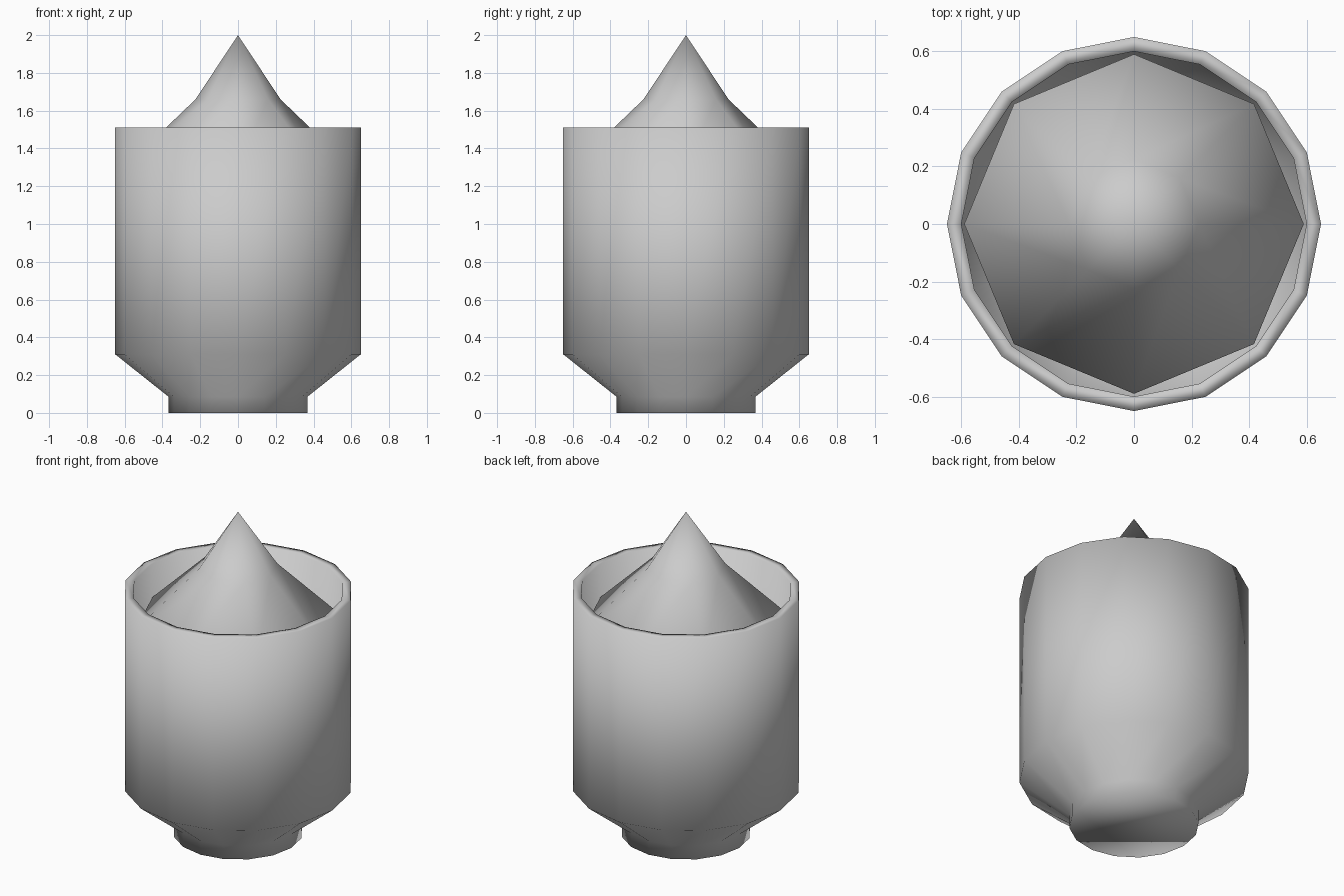
import bpy
import bmesh
from math import cos, sin, tau

cube = bpy.data.objects.get("Cube")
if cube:
    bpy.data.objects.remove(cube, do_unlink=True)

grey = bpy.data.materials.new("light_grey")
grey.use_nodes = True
COLOUR = (0.6, 0.6, 0.6, 1.0)
grey.diffuse_color = COLOUR
grey.node_tree.nodes["Principled BSDF"].inputs["Base Color"].default_value = COLOUR


def lathe(name, profile, sides):
    """Turn (radius, height) points around z; a zero radius ends in a point,
    any other end is closed with one flat face."""
    bm = bmesh.new()
    rings = []
    for r, z in profile:
        count = sides if r else 1
        rings.append([bm.verts.new((r * cos(tau * i / sides), r * sin(tau * i / sides), z))
                      for i in range(count)])
    for a, b in zip(rings, rings[1:]):
        for i in range(sides):
            j = (i + 1) % sides
            if len(b) == 1:
                bm.faces.new((a[i], a[j], b[0]))
            else:
                bm.faces.new((a[i], a[j], b[j], b[i]))
    for ring in (rings[0], rings[-1]):
        if len(ring) > 1:
            bm.faces.new(ring)
    bmesh.ops.recalc_face_normals(bm, faces=bm.faces)
    for face in bm.faces:
        face.smooth = True
    mesh = bpy.data.meshes.new(name)
    bm.to_mesh(mesh)
    bm.free()
    mesh.materials.append(grey)
    obj = bpy.data.objects.new(name, mesh)
    bpy.context.collection.objects.link(obj)
    return obj


# Hollow casing: foot, funnel and wall outside, then back down the inside
lathe("casing", [(0.367, 0), (0.367, 0.085), (0.65, 0.31), (0.65, 1.51),
                 (0.6, 1.51), (0.6, 0.34), (0.32, 0.11)], 16)

# Pointed centre body with a flared skirt, narrowing down to the casing floor
lathe("centre_spike", [(0.3, 0.12), (0.59, 1.31), (0.225, 1.66), (0, 2)], 8)
